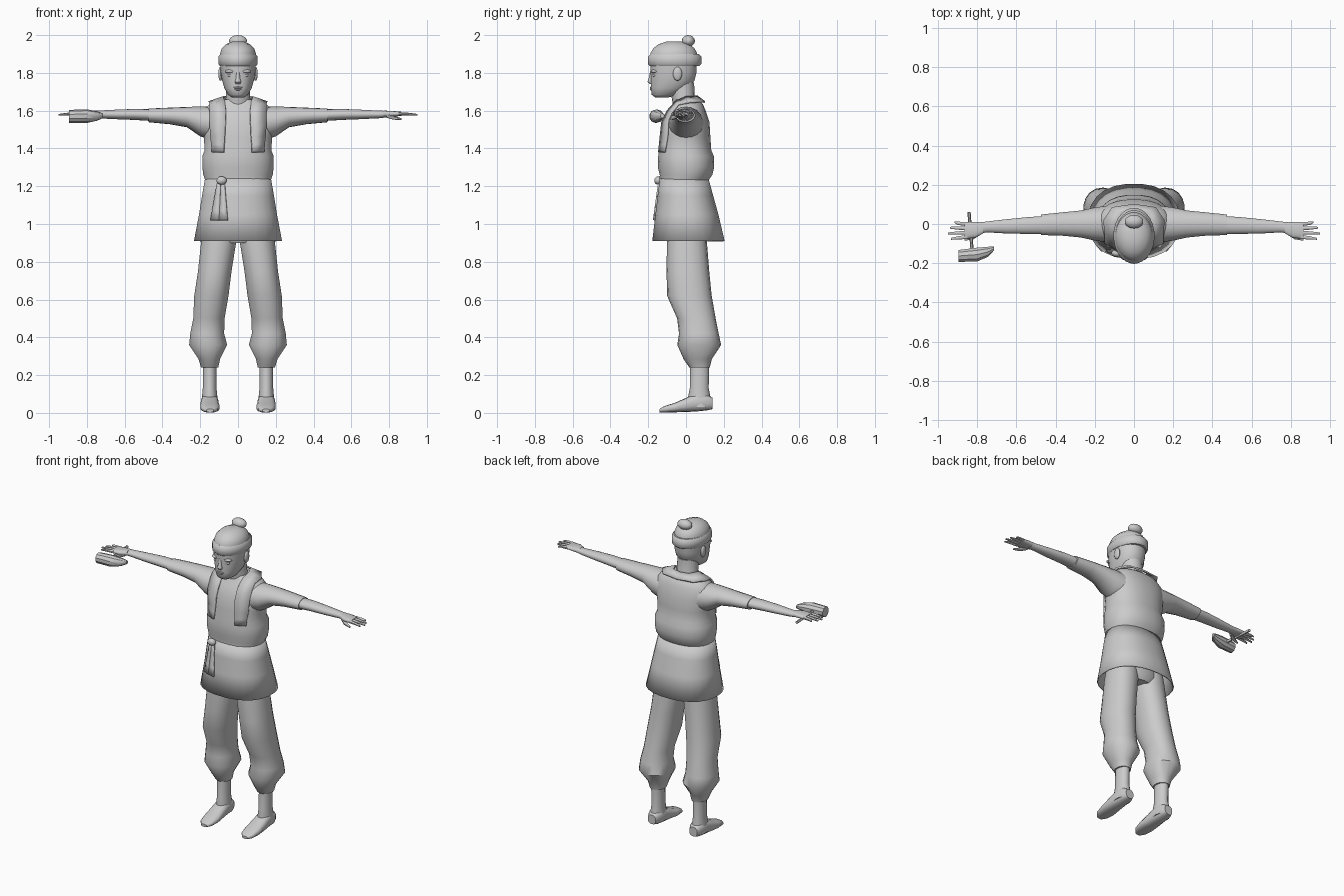
import bpy, bmesh, math
from mathutils import Vector

cube = bpy.data.objects.get("Cube")
if cube:
    bpy.data.objects.remove(cube)

grey = bpy.data.materials.new("plain_grey")
grey.use_nodes = True
COLOUR = (0.6, 0.6, 0.6, 1)
grey.diffuse_color = COLOUR
grey.node_tree.nodes["Principled BSDF"].inputs["Base Color"].default_value = COLOUR


def finish(name, bm, crease=45):
    """Turn a bmesh into a smooth object whose steep edges stay sharp."""
    bmesh.ops.recalc_face_normals(bm, faces=bm.faces)
    for face in bm.faces:
        face.smooth = True
    for edge in bm.edges:
        if len(edge.link_faces) == 2:
            edge.smooth = edge.calc_face_angle() < math.radians(crease)
    mesh = bpy.data.meshes.new(name)
    bm.to_mesh(mesh)
    bm.free()
    mesh.materials.append(grey)
    obj = bpy.data.objects.new(name, mesh)
    bpy.context.collection.objects.link(obj)
    return obj


def loft(name, rings, axis="z", sides=18, power=2.0, side=1, caps=True, crease=45):
    """Skin rings of (position on axis, two centres, two radii)."""
    bm = bmesh.new()
    k = "xyz".index(axis)
    others = [i for i in range(3) if i != k]
    loops = []
    for pos, c1, c2, r1, r2 in rings:
        loop = []
        for i in range(sides):
            a = math.tau * (i + 0.5) / sides
            p = Vector()
            p[k] = pos
            for axis_id, c, r, t in zip(others, (c1, c2), (r1, r2), (math.cos(a), math.sin(a))):
                p[axis_id] = c + r * math.copysign(abs(t) ** (2 / power), t)
            p.x *= side
            loop.append(bm.verts.new(p))
        loops.append(loop)
    for lower, upper in zip(loops, loops[1:]):
        for i in range(sides):
            j = (i + 1) % sides
            bm.faces.new((lower[i], lower[j], upper[j], upper[i]))
    if caps:
        bm.faces.new(loops[0])
        bm.faces.new(loops[-1])
    return finish(name, bm, crease)


def body(name, rows, **options):
    """Upright loft centred on x = 0 from rows of (z, y, x radius, y radius)."""
    return loft(name, [(z, 0, y, rx, ry) for z, y, rx, ry in rows], **options)


def ball(name, centre, radii, side=1):
    bm = bmesh.new()
    bmesh.ops.create_uvsphere(bm, u_segments=14, v_segments=9, radius=1)
    for v in bm.verts:
        v.co = Vector([c + r * t for c, r, t in zip(centre, radii, v.co)])
        v.co.x *= side
    return finish(name, bm)


def strip(name, pairs, thickness, mirrored=False):
    """Cloth band through pairs of edge points."""
    bm = bmesh.new()
    rows = [[bm.verts.new(p) for p in pair] for pair in pairs]
    for (a, b), (c, d) in zip(rows, rows[1:]):
        bm.faces.new((a, b, d, c))
    obj = finish(name, bm)
    if mirrored:
        obj.modifiers.new("both_sides", "MIRROR")
    band = obj.modifiers.new("cloth", "SOLIDIFY")
    band.thickness = thickness
    band.offset = 0
    return obj


# Tunic: bloused top, then an open flared skirt
TORSO = [(1.23, -.01, .175, .13), (1.26, 0, .185, .14), (1.3, 0, .19, .15),
         (1.36, 0, .19, .148), (1.39, -.005, .178, .14), (1.46, -.003, .182, .133),
         (1.54, 0, .195, .125), (1.6, .005, .185, .1), (1.635, .01, .15, .08),
         (1.66, 0, .085, .06)]
SKIRT = [(.91, .013, .235, .193), (1.05, .005, .208, .168), (1.15, -.003, .192, .148),
         (1.24, -.01, .176, .13)]
body("tunic_top", TORSO, power=2.3, sides=24)
skirt = body("tunic_skirt", SKIRT, power=2.3, sides=24, caps=False)
skirt.modifiers.new("cloth", "SOLIDIFY").thickness = 0.006


def front_point(rows, x, z, lift):
    """Point just ahead of the tunic front."""
    for low, high in zip(rows, rows[1:]):
        if low[0] <= z <= high[0]:
            t = (z - low[0]) / (high[0] - low[0])
            y, rx, ry = (a + (b - a) * t for a, b in zip(low[1:], high[1:]))
            reach = max(0, 1 - abs(x / rx) ** 2.3) ** (1 / 2.3)
            return (x, y - ry * reach - lift, z)


# Lapels running over the shoulders into a collar behind the neck
lapel = [[front_point(TORSO, x, z, .006) for x in (inner, outer)]
         for z, inner, outer in ((1.38, .075, .138), (1.42, .073, .14), (1.46, .07, .145),
                                 (1.54, .066, .15), (1.6, .064, .15))]
lapel += [[(.07, -.05, 1.65), (.15, -.04, 1.633)],
          [(.078, 0, 1.672), (.155, .02, 1.645)],
          [(.055, .05, 1.675), (.11, .085, 1.648)],
          [(0, .06, 1.675), (0, .1, 1.645)]]
strip("collar_and_lapels", lapel, .01, mirrored=True)

# Sash knot and its two hanging tails
ball("sash_knot", (-.087, -.148, 1.23), (.028, .02, .022))
for name, top, bottom in (("outer_tail", -.1, -.122), ("inner_tail", -.08, -.077)):
    rows = []
    for i in range(5):
        t = i / 4
        x, z, half = top + (bottom - top) * t, 1.225 - .205 * t, .009 + .014 * t
        rows.append([front_point(SKIRT, x + s * half, z, .008) for s in (-1, 1)])
    strip("sash_" + name, rows, .008)

# Hips joining the trouser legs under the skirt
body("trouser_hips", [(.9, .005, .1, .09), (.94, .005, .175, .108), (1.1, 0, .17, .11)])

# Paired limbs
for side, label in ((1, "left_"), (-1, "right_")):
    loft(label + "trouser_leg", [
        (.24, .15, .072, .046, .054), (.285, .152, .062, .058, .075),
        (.36, .158, .07, .102, .116), (.42, .163, .068, .091, .105),
        (.5, .154, .055, .084, .102), (.62, .141, .018, .092, .118),
        (.75, .123, .01, .09, .113), (.9, .103, .005, .094, .106),
        (1, .095, .005, .085, .1)], side=side, power=2.2)
    loft(label + "ankle", [
        (.03, .15, .075, .046, .06), (.08, .15, .07, .042, .06),
        (.13, .15, .07, .037, .05), (.26, .15, .073, .037, .05)], side=side)
    loft(label + "foot", [
        (-.14, .148, .012, .02, .009), (-.115, .148, .019, .042, .017),
        (-.06, .148, .028, .052, .025), (0, .15, .042, .049, .037),
        (.05, .15, .055, .046, .048), (.11, .15, .056, .043, .043),
        (.14, .15, .05, .028, .03)], axis="y", side=side, sides=14, power=2.6)

    loft(label + "sleeve", [
        (.13, 0, 1.53, .095, .09), (.2, 0, 1.543, .086, .079),
        (.27, 0, 1.566, .07, .054), (.36, 0, 1.572, .061, .044),
        (.475, -.004, 1.575, .053, .036)], axis="x", side=side)
    loft(label + "forearm", [
        (.45, -.005, 1.576, .047, .031), (.55, -.008, 1.58, .043, .029),
        (.65, -.012, 1.58, .037, .025), (.75, -.015, 1.58, .028, .02),
        (.79, -.02, 1.582, .029, .017)], axis="x", side=side)
    loft(label + "palm", [
        (.77, -.02, 1.583, .028, .017), (.81, -.03, 1.583, .041, .016),
        (.865, -.033, 1.583, .043, .011)], axis="x", side=side, power=2.5)
    for finger, y, spread, tip in (("index", -.066, -.01, .935), ("middle", -.044, -.004, .95),
                                   ("ring", -.022, .003, .94), ("little", -.001, .01, .915)):
        loft(label + finger + "_finger", [
            (.85, y, 1.583, .011, .01), (.9, y + spread / 2, 1.582, .009, .008),
            (tip, y + spread, 1.578, .005, .005)], axis="x", side=side, sides=8)
    loft(label + "thumb", [
        (.785, -.045, 1.575, .012, .012), (.82, -.066, 1.563, .013, .011),
        (.865, -.08, 1.555, .006, .006)], axis="x", side=side, sides=8)

    ball(label + "ear", (.093, -.045, 1.795), (.012, .024, .037), side)
    ball(label + "brow", (.04, -.166, 1.808), (.03, .02, .01), side)
    ball(label + "eye", (.04, -.165, 1.787), (.018, .014, .008), side)

# Neck, head and face
body("neck", [(1.6, 0, .078, .066), (1.66, -.014, .066, .06), (1.75, -.025, .062, .068)])
body("head", [(1.67, -.128, .032, .035), (1.684, -.112, .054, .07), (1.72, -.087, .073, .1),
              (1.76, -.07, .085, .116), (1.8, -.066, .092, .122), (1.86, -.065, .095, .124)],
     power=2.2, sides=24)
body("nose", [(1.742, -.183, .013, .01), (1.753, -.186, .018, .018),
              (1.77, -.184, .012, .014), (1.81, -.18, .008, .01)], sides=10)
ball("upper_lip", (0, -.179, 1.722), (.026, .013, .006))
ball("lower_lip", (0, -.178, 1.712), (.022, .012, .006))

# Knitted hat with rolled brim and pompom
body("hat_crown", [(1.87, -.065, .097, .127), (1.905, -.065, .095, .124),
                   (1.93, -.064, .086, .11), (1.952, -.063, .064, .083),
                   (1.966, -.062, .03, .04)], sides=24)
body("hat_brim", [(1.836, -.06, .096, .132), (1.847, -.06, .105, .143),
                  (1.885, -.06, .105, .143), (1.899, -.06, .095, .13)], sides=24)
ball("hat_pompom", (0, .012, 1.969), (.049, .035, .031))

# Mallet held beside the right hand
loft("mallet_head", [
    (-.895, -.163, 1.57, .032, .034), (-.8, -.156, 1.571, .037, .036),
    (-.745, -.142, 1.572, .027, .025), (-.715, -.125, 1.573, .011, .012)],
    axis="x", sides=10, crease=30)
loft("mallet_handle", [
    (-.15, -.825, 1.571, .009, .009), (.06, -.842, 1.571, .009, .009)], axis="y", sides=8)
